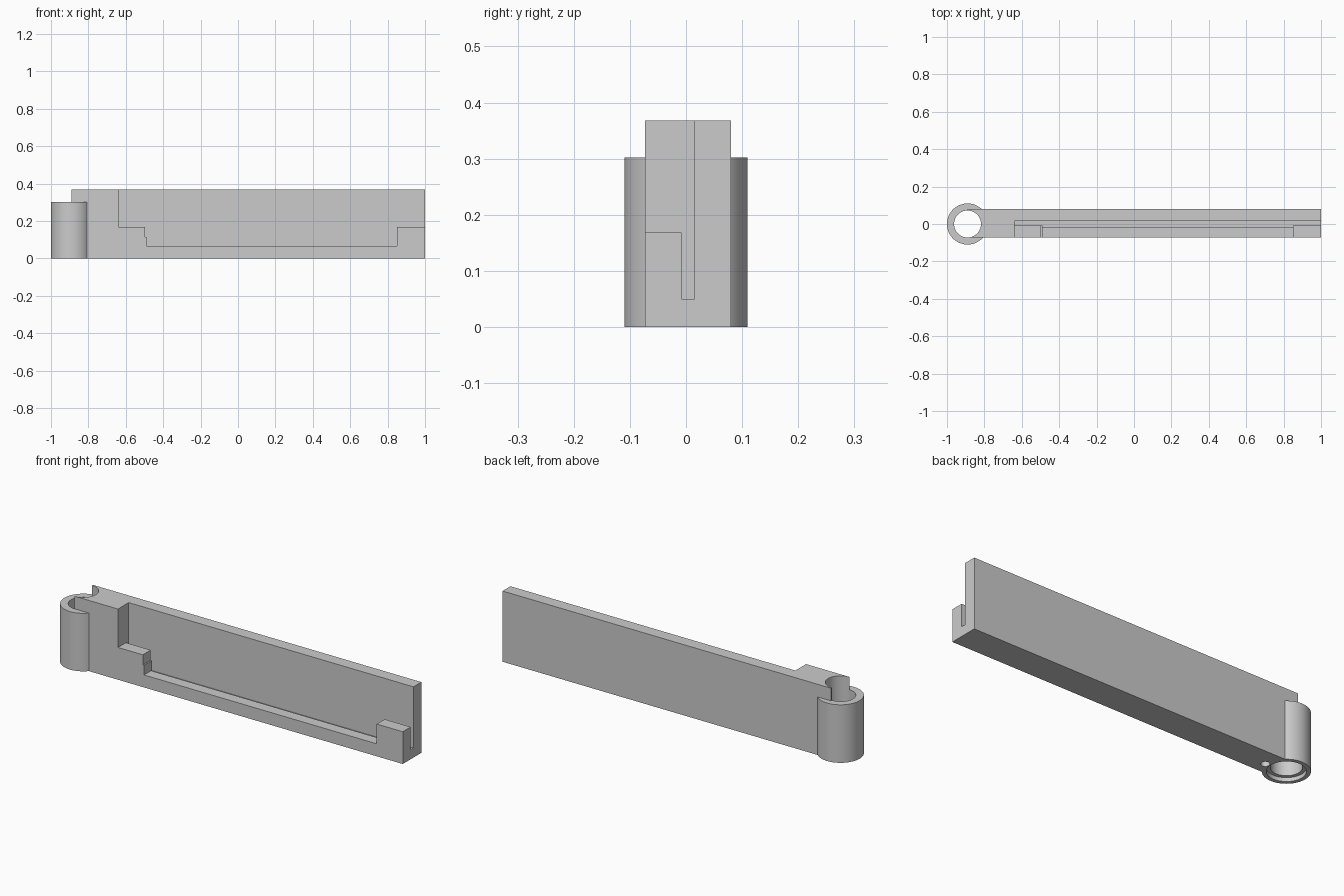
import bpy
import bmesh
import math

cube = bpy.data.objects.get("Cube")
if cube:
    bpy.data.objects.remove(cube, do_unlink=True)

grey = bpy.data.materials.new("plain_grey")
grey.use_nodes = True
GREY = (0.6, 0.6, 0.6, 1)
grey.diffuse_color = GREY
grey.node_tree.nodes["Principled BSDF"].inputs["Base Color"].default_value = GREY

PIVOT_X = -0.89


def prism(name, points, y0, y1):
    """Extrude a front (x, z) profile from y0 to y1."""
    bm = bmesh.new()
    face = bm.faces.new([bm.verts.new((x, y0, z)) for x, z in points])
    new = bmesh.ops.extrude_face_region(bm, geom=[face])["geom"]
    verts = [v for v in new if isinstance(v, bmesh.types.BMVert)]
    bmesh.ops.translate(bm, verts=verts, vec=(0, y1 - y0, 0))
    return finish(name, bm)


def box(name, x0, x1, y0, y1, z0, z1):
    return prism(name, [(x0, z0), (x1, z0), (x1, z1), (x0, z1)], y0, y1)


def cylinder(name, x, y, radius, z0, z1, sides=96):
    bm = bmesh.new()
    bmesh.ops.create_cone(bm, cap_ends=True, segments=sides, radius1=radius,
                          radius2=radius, depth=z1 - z0)
    bmesh.ops.translate(bm, verts=bm.verts, vec=(x, y, (z0 + z1) / 2))
    return finish(name, bm)


def finish(name, bm):
    bmesh.ops.recalc_face_normals(bm, faces=bm.faces)
    mesh = bpy.data.meshes.new(name)
    bm.to_mesh(mesh)
    bm.free()
    mesh.materials.append(grey)
    obj = bpy.data.objects.new(name, mesh)
    bpy.context.collection.objects.link(obj)
    return obj


def combine(target, other, operation):
    other.hide_render = True
    mod = target.modifiers.new(other.name, 'BOOLEAN')
    mod.operation = operation
    mod.solver = 'EXACT'
    mod.object = other
    bpy.context.view_layer.objects.active = target
    bpy.ops.object.modifier_apply(modifier=mod.name)
    bpy.data.objects.remove(other, do_unlink=True)


# Long bar joined to the hinge barrel
arm = box("hinged_arm", PIVOT_X, 1, -0.073, 0.08, 0, 0.368)
combine(arm, cylinder("hinge_barrel", PIVOT_X, 0, 0.11, 0, 0.302), 'UNION')

# Stepped front opening, leaving a ledge at each end
opening = [(-0.64, 0.5), (-0.64, 0.168), (-0.497, 0.168), (-0.497, 0.115),
           (-0.49, 0.115), (-0.49, 0.065), (0.85, 0.065), (0.85, 0.168),
           (1.2, 0.168), (1.2, 0.5)]
combine(arm, prism("front_opening", opening, -0.2, 0.0), 'DIFFERENCE')

# Narrow slot behind the ledges, wider between them
combine(arm, box("slot", -0.64, 1.2, -0.008, 0.015, 0.05, 0.5), 'DIFFERENCE')
combine(arm, box("slot_middle", -0.49, 0.85, -0.015, 0.005, 0.05, 0.1), 'DIFFERENCE')

# Bore, shallow counterbore underneath, and small pin hole
combine(arm, cylinder("bore", PIVOT_X, 0, 0.072, -0.1, 0.5), 'DIFFERENCE')
combine(arm, cylinder("counterbore", PIVOT_X, 0, 0.09, -0.1, 0.02), 'DIFFERENCE')
combine(arm, cylinder("pin_hole", -0.775, -0.01, 0.021, -0.1, 0.1, 32), 'DIFFERENCE')

# Smooth round walls, crisp edges
bpy.ops.object.select_all(action='DESELECT')
arm.select_set(True)
bpy.context.view_layer.objects.active = arm
bpy.ops.object.shade_smooth_by_angle(angle=math.radians(30))
